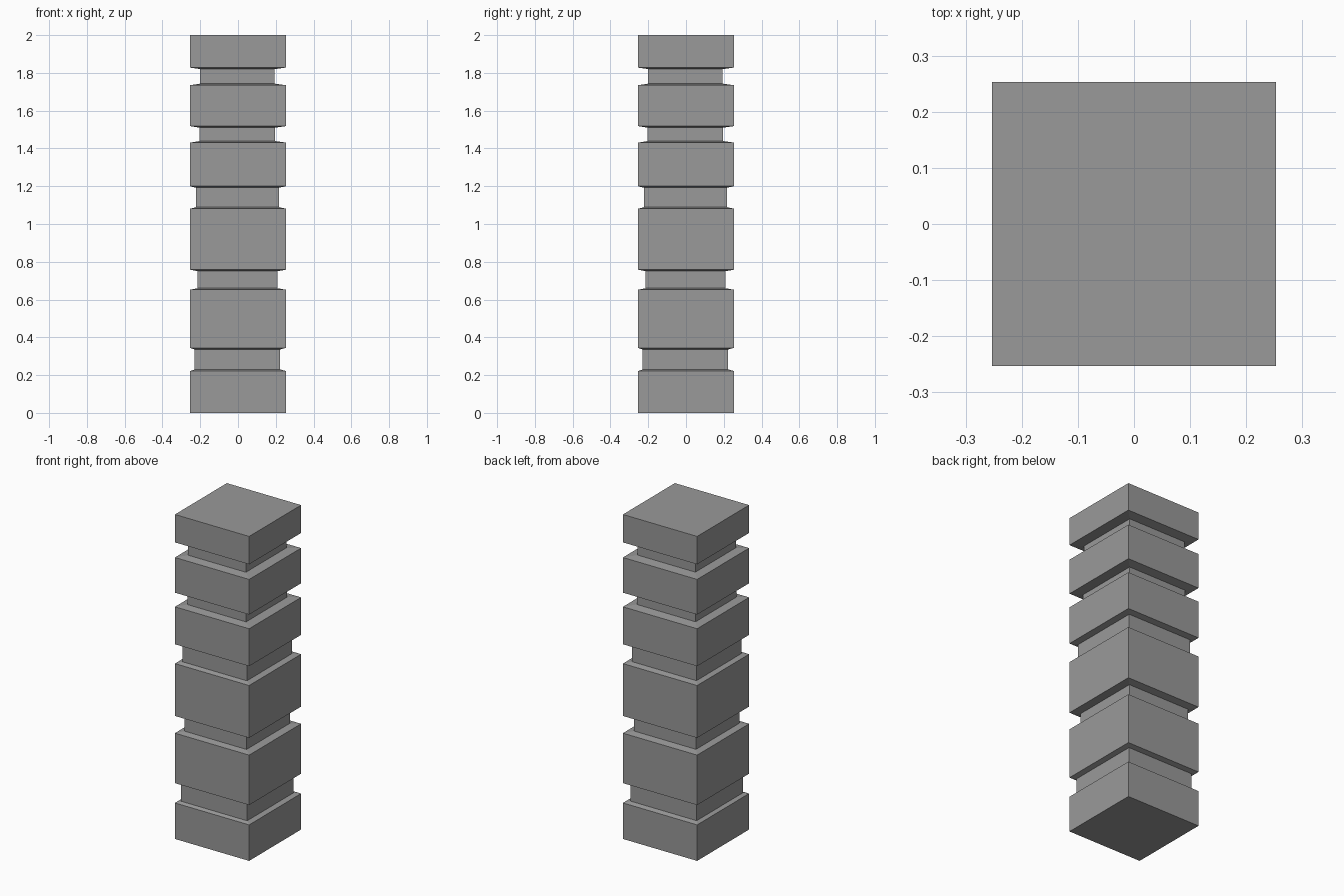
import bpy
import bmesh

cube = bpy.data.objects.get("Cube")
if cube:
    bpy.data.objects.remove(cube, do_unlink=True)

stone = bpy.data.materials.new("grey_stone")
stone.use_nodes = True
stone.diffuse_color = (0.32, 0.32, 0.32, 1)
stone.node_tree.nodes["Principled BSDF"].inputs["Base Color"].default_value = (0.32, 0.32, 0.32, 1)

BLOCK = 0.253   # half width of the wide blocks
SLOPE = 0.008   # rise of the shallow shoulders
SHIFT = -0.003  # necks sit a touch off centre

# Each groove: neck bottom, neck top, neck half width
grooves = [
    (0.230, 0.336, 0.226),
    (0.660, 0.750, 0.211),
    (1.089, 1.192, 0.220),
    (1.439, 1.510, 0.200),
    (1.743, 1.820, 0.197),
]

# Square rings from the foot to the cap: height, half width, offset
rings = [(0, BLOCK, 0)]
for low, high, half in grooves:
    rings += [(low - SLOPE, BLOCK, 0), (low, half, SHIFT),
              (high, half, SHIFT), (high + SLOPE, BLOCK, 0)]
rings.append((2, BLOCK, 0))

# Loft the rings into one closed column
bm = bmesh.new()
loops = []
for z, half, off in rings:
    loops.append([bm.verts.new((sx * half + off, sy * half + off, z))
                  for sx, sy in ((-1, -1), (1, -1), (1, 1), (-1, 1))])
for lower, upper in zip(loops, loops[1:]):
    for i in range(4):
        j = (i + 1) % 4
        bm.faces.new((lower[i], lower[j], upper[j], upper[i]))
bm.faces.new(loops[0][::-1])
bm.faces.new(loops[-1])
bmesh.ops.recalc_face_normals(bm, faces=bm.faces)

mesh = bpy.data.meshes.new("grooved_column")
bm.to_mesh(mesh)
bm.free()
mesh.materials.append(stone)
column = bpy.data.objects.new("grooved_column", mesh)
bpy.context.collection.objects.link(column)
